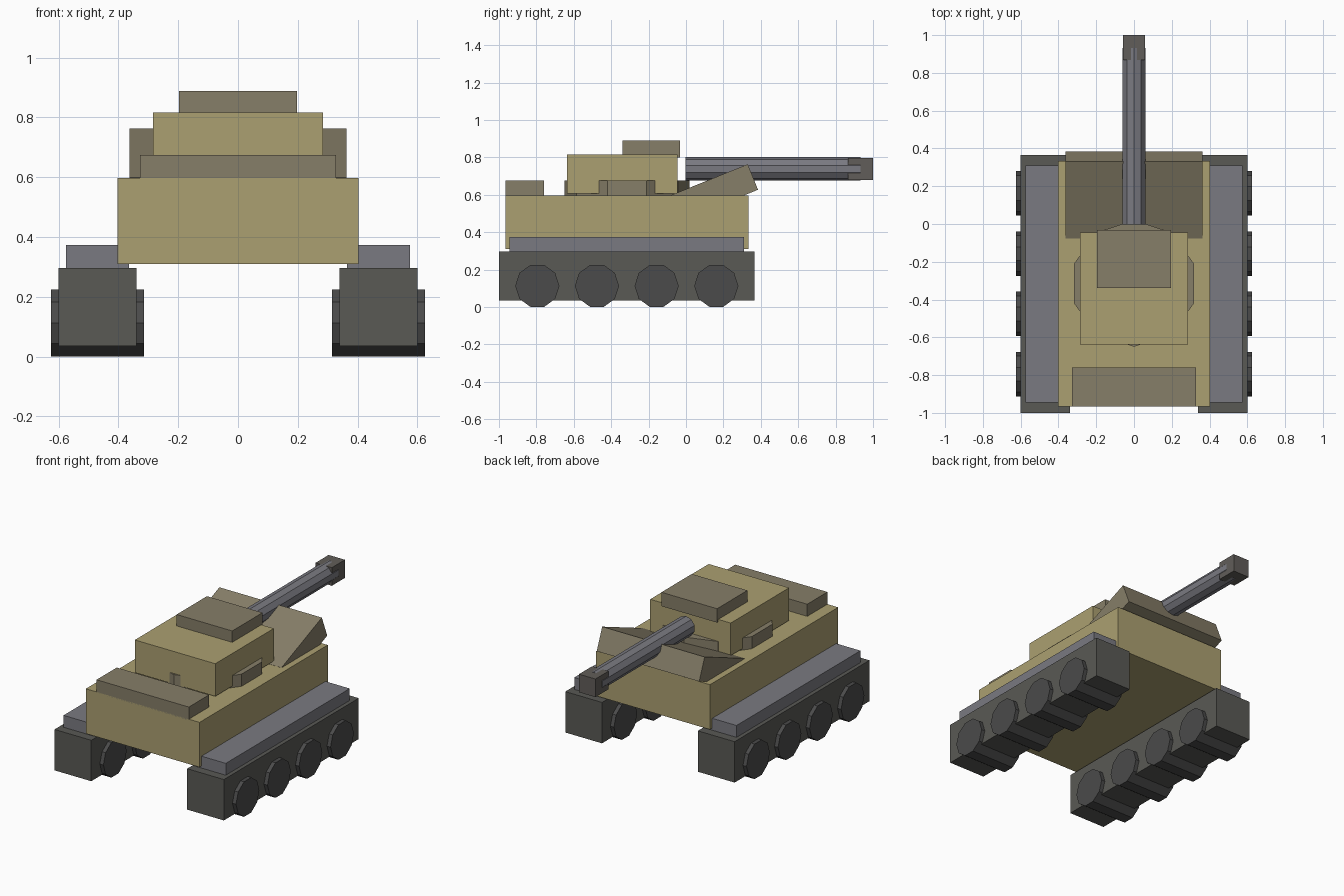
import bpy, math
from mathutils import Matrix

if "Cube" in bpy.data.objects:
    bpy.data.objects.remove(bpy.data.objects["Cube"])


def material(name, rgb):
    m = bpy.data.materials.new(name)
    m.diffuse_color = (*rgb, 1)
    m.use_nodes = True
    m.node_tree.nodes["Principled BSDF"].inputs["Base Color"].default_value = m.diffuse_color
    return m


TAN = material("tan", (0.41, 0.35, 0.165))
OLIVE = material("olive_grey", (0.24, 0.21, 0.14))
TRACK = material("track_grey", (0.10, 0.10, 0.09))
STEEL = material("steel", (0.195, 0.195, 0.22))
RUBBER = material("rubber", (0.07, 0.07, 0.07))
MUZZLE = material("muzzle_grey", (0.12, 0.11, 0.10))


def box(name, mat, x, y, z):
    """Box from (min, max) ranges."""
    bpy.ops.mesh.primitive_cube_add(size=1)
    o = bpy.context.object
    o.name = name
    size = [r[1] - r[0] for r in (x, y, z)]
    mid = [(r[1] + r[0]) / 2 for r in (x, y, z)]
    o.data.transform(Matrix.Translation(mid) @ Matrix.Diagonal((*size, 1)))
    o.data.materials.append(mat)
    return o


def cylinder(name, mat, radius, depth, loc, rot=Matrix()):
    """Ten-sided cylinder; one vertex lies on its local +y."""
    bpy.ops.mesh.primitive_cylinder_add(vertices=10, radius=radius, depth=depth)
    o = bpy.context.object
    o.name = name
    o.data.transform(Matrix.Translation(loc) @ rot)
    o.data.materials.append(mat)
    return o


# Running gear on both sides
for side, s in (("right", 1), ("left", -1)):
    def span(a, b):
        return tuple(sorted((a * s, b * s)))
    box(f"{side}_track", TRACK, span(0.34, 0.60), (-1, 0.365), (0.035, 0.297))
    box(f"{side}_fender", STEEL, span(0.365, 0.575), (-0.945, 0.31), (0.295, 0.373))
    for i in range(4):
        cylinder(f"{side}_wheel_{i + 1}", RUBBER, 0.118, 0.31,
                 (s * 0.47, -0.795 + 0.319 * i, 0.1125),
                 Matrix.Rotation(math.pi / 2, 4, 'Y'))

# Hull and deck
box("hull", TAN, (-0.403, 0.403), (-0.965, 0.333), (0.31, 0.597))
box("engine_deck", OLIVE, (-0.327, 0.327), (-0.965, -0.76), (0.59, 0.675))

# Sloped armour plate, its upper edge at (y 0.33, z 0.765)
plate = box("sloped_plate", OLIVE, (-0.363, 0.363), (-0.44, 0), (-0.147, 0))
plate.data.transform(Matrix.Translation((0, 0.33, 0.763)) @
                     Matrix.Rotation(math.radians(22), 4, 'X'))

# Turret
cylinder("turret_ring", OLIVE, 0.335, 0.083, (0, -0.315, 0.6335))
box("turret", TAN, (-0.285, 0.285), (-0.637, -0.045), (0.607, 0.816))
box("hatch", OLIVE, (-0.197, 0.197), (-0.34, -0.033), (0.80, 0.889))

# Gun
cylinder("barrel", STEEL, 0.063, 0.935, (0, 0.4655, 0.738),
         Matrix.Rotation(math.pi / 2, 4, 'X'))
box("muzzle", MUZZLE, (-0.058, 0.058), (0.867, 1.0), (0.68, 0.796))
